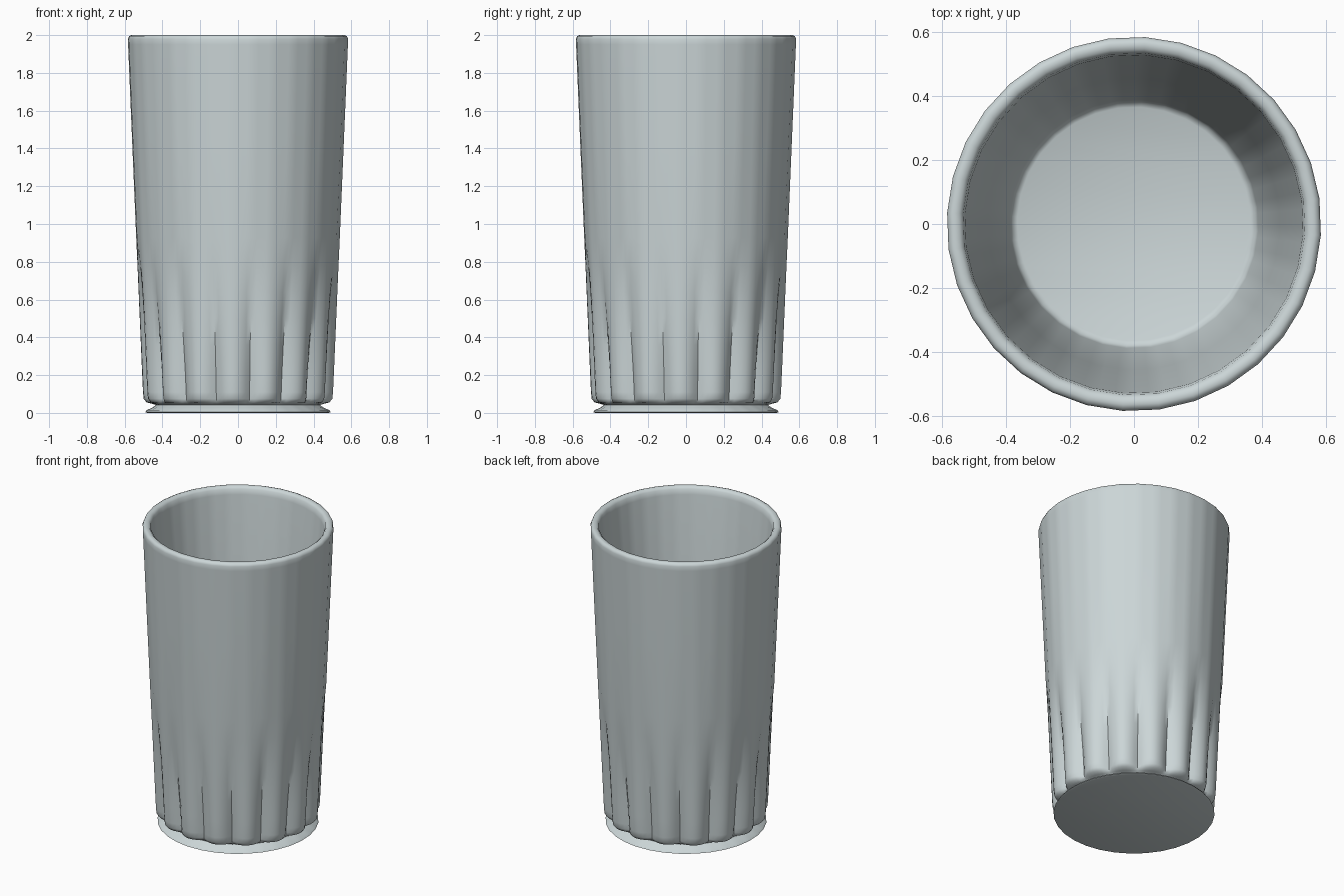
import bpy, bmesh, math

if "Cube" in bpy.data.objects:
    bpy.data.objects.remove(bpy.data.objects["Cube"], do_unlink=True)

SEGMENTS = 128
FLUTES = 16
FACETS = 32
PHASE = math.radians(7.8 - 90)    # direction of one groove

# Closed outline from base centre, up the outside, over the rim, down to the floor:
# (radius, height, groove depth)
PROFILE = [
    (0.48, 0.0, 0), (0.492, 0.004, 0), (0.485, 0.014, 0), (0.45, 0.03, 0),
    (0.435, 0.042, 0), (0.455, 0.048, 0.015), (0.485, 0.056, 0.035),
    (0.5, 0.075, 0.048), (0.504, 0.11, 0.05), (0.509, 0.22, 0.047),
    (0.515, 0.36, 0.04), (0.521, 0.5, 0.031), (0.527, 0.64, 0.02),
    (0.533, 0.78, 0.009), (0.54, 0.93, 0), (0.562, 1.45, 0),
    (0.583, 1.95, 0), (0.584, 1.98, 0), (0.578, 1.994, 0), (0.565, 2.0, 0),
    (0.547, 1.998, 0), (0.534, 1.985, 0), (0.528, 1.95, 0),
    (0.455, 1.0, 0), (0.388, 0.15, 0), (0.38, 0.128, 0), (0.365, 0.12, 0),
]


def ring(bm, radius, height, depth):
    verts = []
    for i in range(SEGMENTS):
        turn = math.tau * i / SEGMENTS
        # Rounded lobes meeting in narrow grooves
        groove = (1 - abs(math.sin(FLUTES * turn / 2))) ** 1.2
        # Slightly faceted outline
        step = math.tau / FACETS
        off = (turn % step) - step / 2
        r = (radius - depth * groove) * math.cos(step / 2) / math.cos(off)
        a = turn + PHASE
        verts.append(bm.verts.new((r * math.cos(a), r * math.sin(a), height)))
    return verts


# Tumbler body: wall, rim, fluting, foot and floor in one closed skin
bm = bmesh.new()
rings = [ring(bm, *point) for point in PROFILE]
for low, high in zip(rings, rings[1:]):
    for i in range(SEGMENTS):
        j = (i + 1) % SEGMENTS
        bm.faces.new((low[i], low[j], high[j], high[i]))
bm.faces.new(list(reversed(rings[0])))    # underside
bm.faces.new(rings[-1])                   # inner floor
bmesh.ops.recalc_face_normals(bm, faces=bm.faces)

mesh = bpy.data.meshes.new("tumbler")
bm.to_mesh(mesh)
bm.free()
tumbler = bpy.data.objects.new("tumbler", mesh)
bpy.context.collection.objects.link(tumbler)

# Pale grey glass colour
glass = bpy.data.materials.new("pale_grey_glass")
glass.use_nodes = True
colour = (0.60, 0.67, 0.68, 1)
glass.diffuse_color = colour
glass.node_tree.nodes["Principled BSDF"].inputs["Base Color"].default_value = colour
mesh.materials.append(glass)

bpy.ops.object.select_all(action="DESELECT")
tumbler.select_set(True)
bpy.context.view_layer.objects.active = tumbler
bpy.ops.object.shade_smooth_by_angle(angle=math.radians(50))
